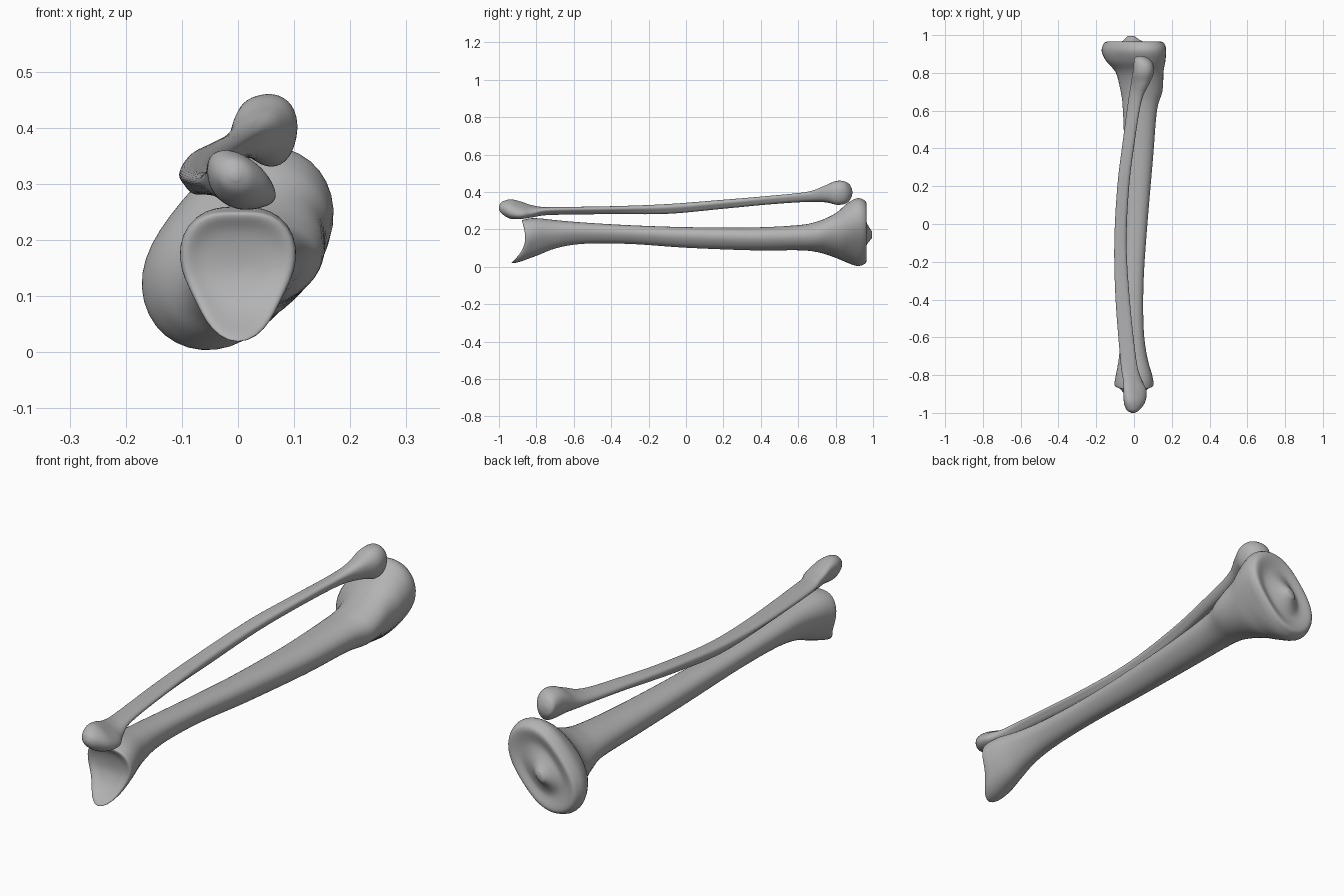
import bpy, bmesh, math
from mathutils import Vector

cube = bpy.data.objects.get("Cube")
if cube:
    bpy.data.objects.remove(cube, do_unlink=True)

SIDES = 40
STEPS = 5

bone_grey = bpy.data.materials.new("bone_grey")
bone_grey.use_nodes = True
colour = (0.45, 0.45, 0.45, 1)
bone_grey.diffuse_color = colour
shader = next(n for n in bone_grey.node_tree.nodes if n.type == 'BSDF_PRINCIPLED')
shader.inputs["Base Color"].default_value = colour
shader.inputs["Roughness"].default_value = 0.6


def spline(before, start, end, after, t):
    """Catmull-Rom blend of four matching values."""
    return 0.5 * (2 * start + (end - before) * t
                  + (2 * before - 5 * start + 4 * end - after) * t ** 2
                  + (3 * start - before - 3 * end + after) * t ** 3)


def refine(stations):
    """Insert smoothly interpolated sections between the given ones."""
    padded = [stations[0]] + stations + [stations[-1]]
    result = []
    for i in range(len(stations) - 1):
        for step in range(STEPS):
            result.append([spline(*column, step / STEPS)
                           for column in zip(*padded[i:i + 4])])
    return result + [stations[-1]]


def section(y, cx, cz, a, b, tilt, shape):
    """Ring across the bone: shape > 0 is three-cornered, shape < 0 is waisted."""
    c, s = math.cos(math.radians(tilt)), math.sin(math.radians(tilt))
    points = []
    for i in range(SIDES):
        t = math.tau * i / SIDES
        swell = 1 + max(shape, 0) * math.sin(3 * t)
        waist = 1 + min(shape, 0) * math.sin(t) ** 4
        u, v = a * swell * math.cos(t), b * swell * waist * math.sin(t)
        points.append(Vector((cx + u * c - v * s, y, cz + u * s + v * c)))
    return points


def make_bone(name, stations, sculpt):
    bm = bmesh.new()
    rings = [[bm.verts.new(sculpt(p)) for p in section(*st)]
             for st in refine(stations)]
    for low, high in zip(rings, rings[1:]):
        for i in range(SIDES):
            j = (i + 1) % SIDES
            bm.faces.new((low[i], low[j], high[j], high[i]))
    # close both ends with a small fan
    for ring in (rings[0], rings[-1]):
        centre = sum((v.co for v in ring), Vector()) / SIDES
        tip = bm.verts.new(centre)
        for i in range(SIDES):
            bm.faces.new((ring[i], ring[(i + 1) % SIDES], tip))
    bmesh.ops.recalc_face_normals(bm, faces=bm.faces)
    mesh = bpy.data.meshes.new(name)
    bm.to_mesh(mesh)
    bm.free()
    mesh.materials.append(bone_grey)
    bone = bpy.data.objects.new(name, mesh)
    bpy.context.collection.objects.link(bone)
    bpy.ops.object.select_all(action='DESELECT')
    bone.select_set(True)
    bpy.context.view_layer.objects.active = bone
    bpy.ops.object.shade_smooth_by_angle(angle=math.radians(50))
    return bone


def ankle_hook(p):
    """Hollow the ankle face and pull its lower lip forward."""
    w = min(max((-p.y - 0.74) / 0.11, 0), 1)
    lip = max((0.15 - p.z) / 0.12, 0) ** 2
    brim = max((p.z - 0.15) / 0.1, 0) ** 2
    p.y -= w * w * (0.065 * lip + 0.02 * brim)
    return p


def fibula_ends(p):
    """Slant the outer ankle tip and the head."""
    if p.y > 0.7:
        p.y += (p.y - 0.7) * (0.4 - p.z)
    return p


# Sections: y, centre x, centre z, half width, half height, tilt, shape
shin_sections = [
    [-.85, 0, .15, .01, .01, 0, .1],
    [-.853, 0, .15, .06, .07, 0, .1],
    [-.86, 0, .147, .09, .107, 0, .1],
    [-.845, 0, .148, .1, .116, 0, .1],
    [-.8, 0, .165, .094, .103, 0, .08],
    [-.7, -.005, .178, .073, .076, 0, .06],
    [-.55, -.01, .183, .06, .057, 0, .06],
    [-.3, -.005, .175, .055, .05, 0, .06],
    [0, .01, .16, .06, .055, 0, .06],
    [.35, .025, .152, .075, .061, 0, .05],
    [.6, .032, .157, .09, .067, 5, .03],
    [.7, .04, .16, .112, .079, 15, 0],
    [.8, .03, .167, .14, .103, 40, -.02],
    [.86, .01, .18, .178, .133, 46, -.08],
    [.91, 0, .185, .201, .148, 50, -.12],
    [.945, 0, .185, .196, .143, 50, -.12],
    [.965, 0, .183, .173, .125, 50, -.12],
    [.955, 0, .18, .11, .08, 50, -.1],
    [.97, -.01, .175, .06, .04, 50, 0],
    [.995, -.015, .17, .02, .015, 50, 0],
]
make_bone("shin_bone", shin_sections, ankle_hook)

outer_sections = [
    [-1, -.005, .315, .008, .008, -30, 0],
    [-.985, -.005, .315, .035, .03, -30, 0],
    [-.94, 0, .307, .062, .045, -35, .05],
    [-.88, .002, .299, .066, .036, -30, .08],
    [-.82, -.012, .296, .05, .028, -20, .08],
    [-.72, -.03, .3, .041, .021, 0, .1],
    [-.4, -.06, .305, .036, .021, 0, .12],
    [-.1, -.072, .312, .031, .026, 0, .12],
    [.2, -.057, .337, .03, .024, 0, .12],
    [.45, -.025, .358, .031, .022, 10, .1],
    [.65, .006, .374, .036, .025, 20, .08],
    [.74, .034, .388, .05, .041, 30, .05],
    [.8, .051, .396, .055, .063, 15, .05],
    [.85, .05, .402, .05, .059, 10, .05],
    [.88, .038, .407, .034, .035, 0, 0],
    [.89, .035, .41, .008, .008, 0, 0],
]
make_bone("outer_bone", outer_sections, fibula_ends)
